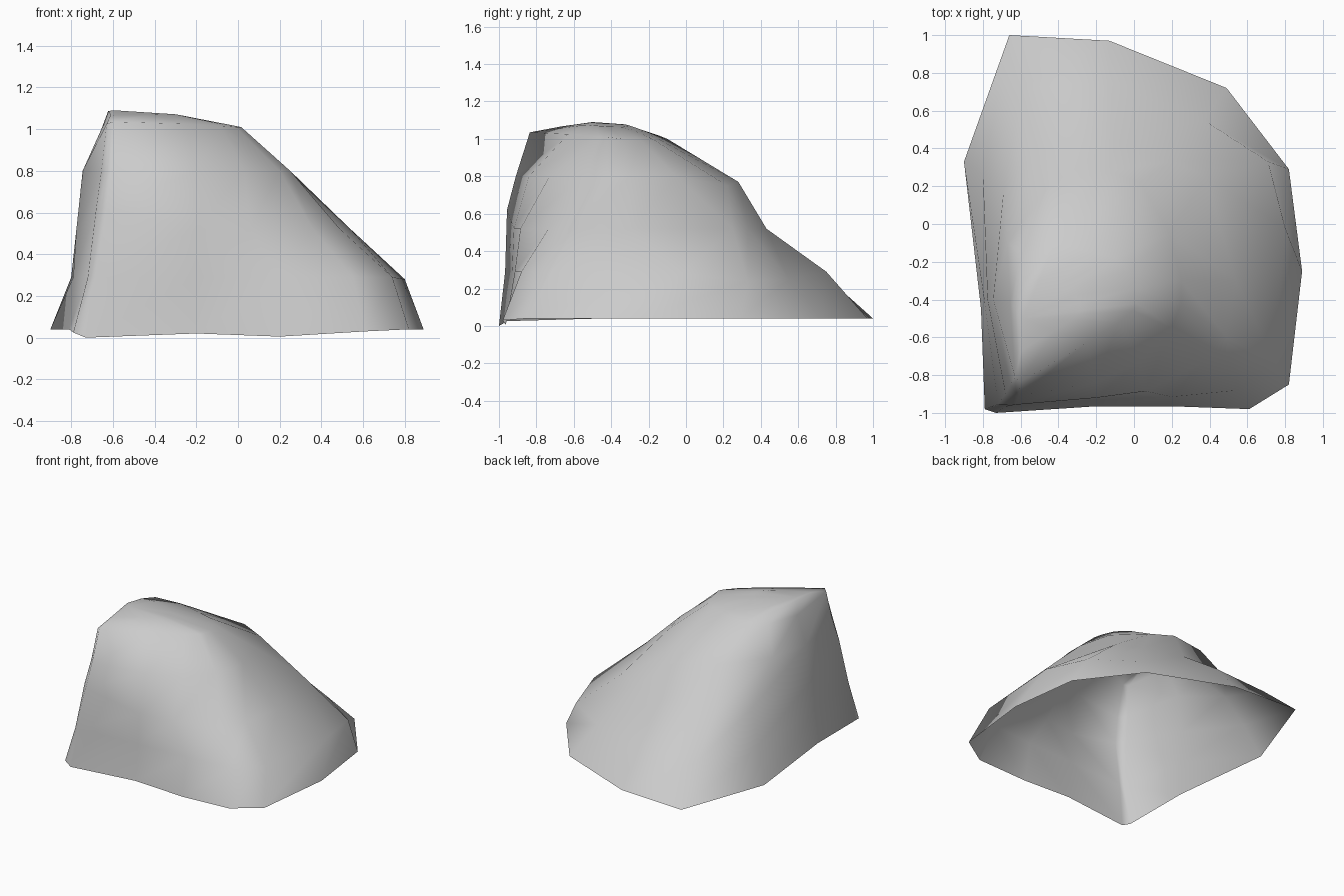
import bpy, bmesh
from mathutils import Vector

# Contours of the boulder, counter-clockwise from the front left corner, by height
CONTOURS = {
    0.04: [(-.79, -.98), (-.73, -1), (-.2, -.965), (.2, -.965), (.61, -.98), (.82, -.85), (.89, -.25),
           (.82, .29), (.49, .72), (-.13, .97), (-.66, 1), (-.9, .33), (-.81, -.45)],
    0.29: [(-.72, -.955), (-.68, -.967), (-.2, -.93), (.2, -.915), (.55, -.88), (.74, -.72), (.80, -.02),
           (.71, .33), (.37, .55), (-.13, .75), (-.6, .72), (-.8, .26), (-.79, -.42)],
    0.52: [(-.68, -.90), (-.63, -.957), (-.2, -.92), (.06, -.885), (.36, -.735), (.49, -.6), (.54, -.3),
           (.38, .25), (.2, .33), (-.1, .43), (-.52, .39), (-.69, .18), (-.775, -.40)],
    0.80: [(-.655, -.85), (-.61, -.91), (-.2, -.84), (.03, -.73), (.2, -.55), (.25, -.42), (.25, -.3),
           (.19, -.05), (.03, .22), (-.14, .28), (-.45, .2), (-.67, -.1), (-.745, -.40)],
    1.00: [(-.63, -.81), (-.60, -.835), (-.25, -.63), (-.08, -.52), (-.01, -.46), (.015, -.42), (.01, -.34),
           (-.03, -.25), (-.1, -.18), (-.22, -.15), (-.42, -.1), (-.6, -.15), (-.655, -.42)],
}
N = 13
# Points off their level contour, per ring: rim dips to the ground,
# uneven back right shoulder, summit rim rising to the left
HEIGHTS = [
    {0: .025, 1: 0, 2: .02, 3: .005, 4: .03},
    {6: .28, 7: .24, 8: .25},
    {0: .62, 1: .62},
    {8: .75, 9: .77},
    {0: 1.025, 1: 1.035, 2: 1.025, 3: 1.015, 4: 1.01, 5: 1.01, 11: 1.02},
]

bm = bmesh.new()
rings = [[bm.verts.new((x, y, z)) for x, y in pts] for z, pts in CONTOURS.items()]
for ring, tweaks in zip(rings, HEIGHTS):
    for i, z in tweaks.items():
        ring[i].co.z = z

# Gently sloping summit: shrunken copy of the rim around the peak
hub = Vector((-.59, -.5, 1.09))
crown = []
for v in rings[-1]:
    p = hub.lerp(v.co, 0.5)
    p.z = 1.09 - 0.06 * max(0, p.x - hub.x) - 0.14 * max(0, hub.y - p.y) - 0.07 * max(0, p.y - hub.y)
    crown.append(bm.verts.new(p))
rings.append(crown)
top = bm.verts.new(hub)

# Skin the contours; the underside stays open
for low, high in zip(rings, rings[1:]):
    for i in range(N):
        j = (i + 1) % N
        bm.faces.new((low[i], low[j], high[j], high[i]))
for i in range(N):
    bm.faces.new((crown[i], crown[(i + 1) % N], top))
for f in bm.faces:
    f.smooth = True

mesh = bpy.data.meshes.new("boulder")
bm.to_mesh(mesh)
bm.free()
boulder = bpy.data.objects.new("boulder", mesh)
bpy.context.collection.objects.link(boulder)
